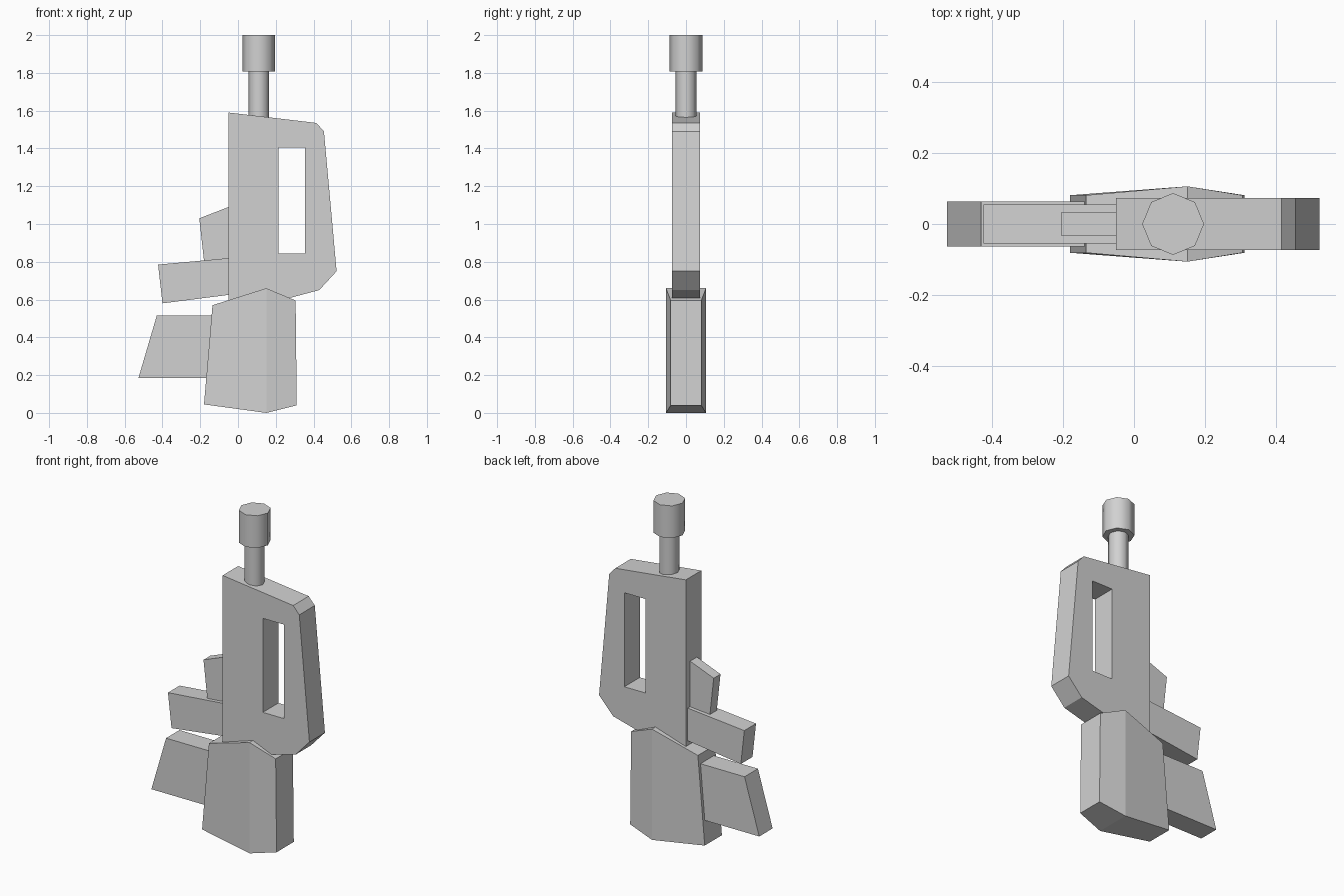
import bpy
import bmesh
import math

cube = bpy.data.objects.get("Cube")
if cube:
    bpy.data.objects.remove(cube, do_unlink=True)

grey = bpy.data.materials.new("plain_grey")
grey.use_nodes = True
colour = (0.64, 0.64, 0.64, 1)
grey.diffuse_color = colour
grey.node_tree.nodes["Principled BSDF"].inputs["Base Color"].default_value = colour


def finish(name, bm):
    """Turn a bmesh into a named, coloured object."""
    bmesh.ops.recalc_face_normals(bm, faces=bm.faces)
    mesh = bpy.data.meshes.new(name)
    bm.to_mesh(mesh)
    bm.free()
    mesh.materials.append(grey)
    obj = bpy.data.objects.new(name, mesh)
    bpy.context.collection.objects.link(obj)
    return obj


def slab(name, outline, half):
    """Extrude an x-z outline symmetrically along y."""
    bm = bmesh.new()
    front = bm.faces.new([bm.verts.new((x, -half, z)) for x, z in outline])
    out = bmesh.ops.extrude_face_region(bm, geom=[front], use_keep_orig=True)
    for v in out["geom"]:
        if isinstance(v, bmesh.types.BMVert):
            v.co.y = half
    return finish(name, bm)


def barrel(name, radius, low, high):
    """Eight-sided cylinder with smooth sides and flat ends."""
    bpy.ops.mesh.primitive_cylinder_add(
        vertices=8, radius=radius, depth=high - low,
        location=(0.11, 0, (low + high) / 2))
    obj = bpy.context.object
    obj.name = name
    obj.data.materials.append(grey)
    bpy.ops.object.shade_smooth_by_angle(angle=math.radians(50))


# Main body with a rectangular window through it
body = slab("body", [(-0.05, 1.59), (0.415, 1.535), (0.455, 1.49), (0.522, 0.75),
                     (0.43, 0.65), (0.28, 0.61), (-0.05, 0.59)], 0.073)
cutter = slab("window_cutter", [(0.215, 0.845), (0.355, 0.845),
                                (0.355, 1.405), (0.215, 1.405)], 0.2)
cutter.hide_render = True
cut = body.modifiers.new("window", 'BOOLEAN')
cut.operation = 'DIFFERENCE'
cut.solver = 'EXACT'
cut.object = cutter
bpy.context.view_layer.objects.active = body
bpy.ops.object.modifier_apply(modifier=cut.name)
bpy.data.objects.remove(cutter, do_unlink=True)

# Side pieces
slab("grip", [(-0.43, 0.515), (-0.1, 0.515), (-0.1, 0.185), (-0.527, 0.185)], 0.063)
slab("magazine", [(-0.423, 0.785), (-0.04, 0.82), (-0.04, 0.626), (-0.4, 0.58)], 0.055)
slab("sight", [(-0.205, 1.03), (-0.04, 1.094), (-0.04, 0.82), (-0.18, 0.805)], 0.032)

# Stock: three rectangular ribs joined, widest in the middle
ribs = [(-0.135, 0.57, -0.18, 0.045, 0.081),
        (0.15, 0.66, 0.15, 0.0, 0.106),
        (0.305, 0.595, 0.311, 0.04, 0.081)]
bm = bmesh.new()
loops = [[bm.verts.new(p) for p in ((xt, -h, zt), (xt, h, zt), (xb, h, zb), (xb, -h, zb))]
         for xt, zt, xb, zb, h in ribs]
for a, b in zip(loops, loops[1:]):
    for i in range(4):
        j = (i + 1) % 4
        bm.faces.new((a[i], a[j], b[j], b[i]))
bm.faces.new(loops[0])
bm.faces.new(loops[-1])
finish("stock", bm)

# Barrel and muzzle
barrel("barrel", 0.055, 1.5, 1.82)
barrel("muzzle", 0.087, 1.808, 2.0)
